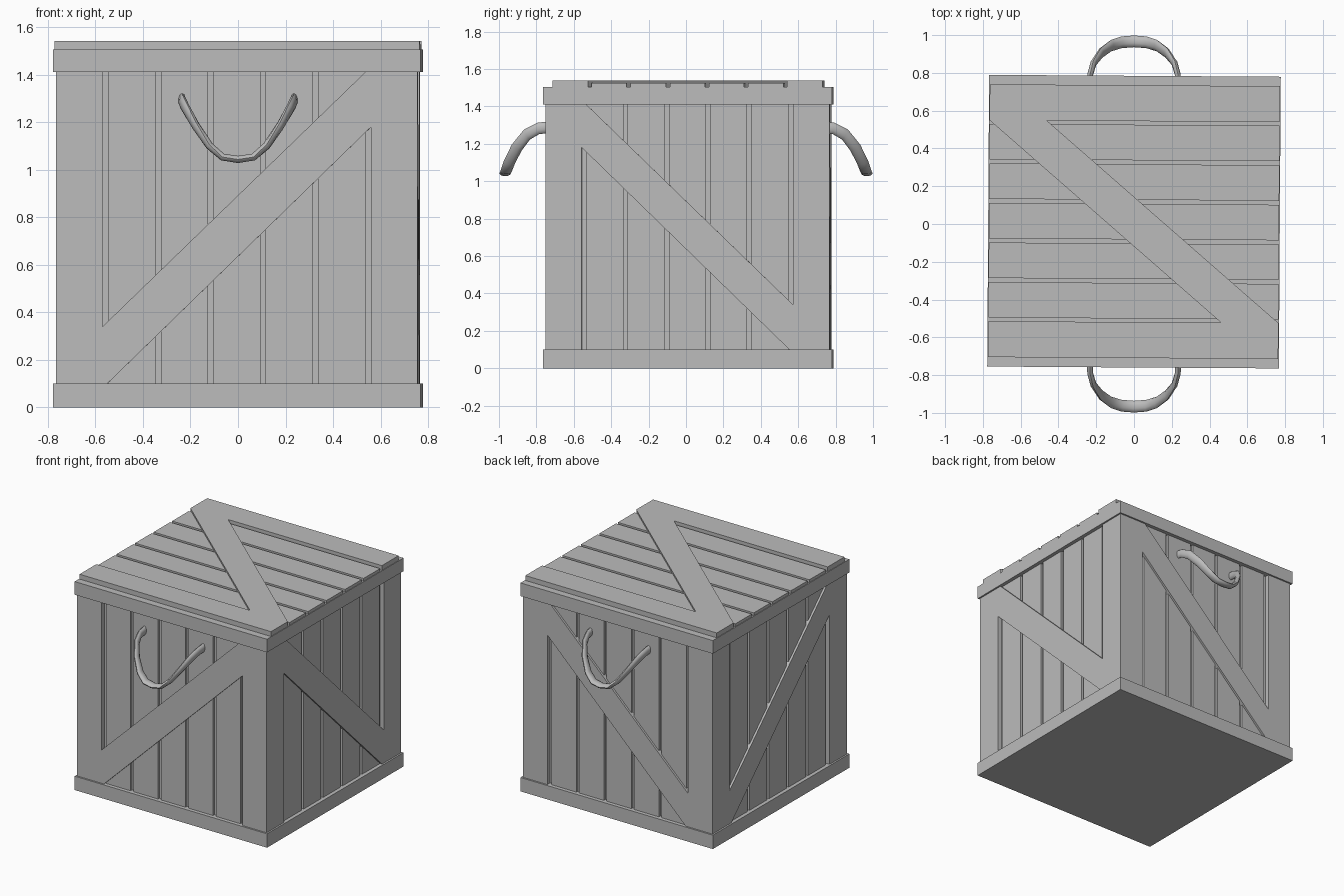
import bpy, bmesh, math
from mathutils import Matrix, Vector

cube = bpy.data.objects.get("Cube")
if cube:
    bpy.data.objects.remove(cube, do_unlink=True)

mat = bpy.data.materials.new("plain grey")
mat.use_nodes = True
GREY = (0.5, 0.5, 0.5, 1)
mat.diffuse_color = GREY
mat.node_tree.nodes["Principled BSDF"].inputs["Base Color"].default_value = GREY

# The crate sits very slightly turned and set back between its handles
PLACE = Matrix.Translation((0, 0.0125, 0)) @ Matrix.Rotation(math.radians(-0.37), 4, 'Z')


def finish(name, bm, matrix=PLACE):
    bmesh.ops.recalc_face_normals(bm, faces=bm.faces)
    me = bpy.data.meshes.new(name)
    bm.to_mesh(me)
    bm.free()
    me.materials.append(mat)
    ob = bpy.data.objects.new(name, me)
    ob.matrix_world = matrix
    bpy.context.collection.objects.link(ob)
    return ob


def board(name, outline, d0, d1, frame):
    """Extrude a flat outline (u, v) from depth d0 to d1 along the frame's outward axis."""
    bm = bmesh.new()
    rings = [[bm.verts.new(frame(u, v, d)) for u, v in outline] for d in (d0, d1)]
    bm.faces.new(rings[0])
    bm.faces.new(rings[1])
    n = len(outline)
    for i in range(n):
        j = (i + 1) % n
        bm.faces.new((rings[0][i], rings[0][j], rings[1][j], rings[1][i]))
    return finish(name, bm)


def rect(u0, u1, v0, v1):
    return [(u0, v0), (u1, v0), (u1, v1), (u0, v1)]


def up(u, v, d):
    return (u, v, d)


TRIM, POST, SLAT, CORE = 0.772, 0.76, 0.745, 0.728
LOW, HIGH, LID = 0.10, 1.41, 1.505
INNER = 0.565

# Core and the two trim slabs
board("crate_core", rect(-CORE, CORE, -CORE, CORE), 0.05, 1.45, up)
board("base_trim", rect(-TRIM, TRIM, -TRIM, TRIM), 0, LOW, up)
board("lid_trim", rect(-TRIM, TRIM, -TRIM, TRIM), HIGH, LID, up)

# Corner posts
for sx in (-1, 1):
    for sy in (-1, 1):
        board("corner_post", rect(sx * INNER, sx * POST, sy * INNER, sy * POST), LOW, HIGH, up)

# Slat positions shared by every face
PITCH, HALF = 0.2205, 0.099
centres = [PITCH * i for i in range(-2, 3)]

# Four walls: slats and a diagonal brace
walls = {
    "front": (lambda u, v, d: (u, -d, v), 1),
    "back": (lambda u, v, d: (u, d, v), 1),
    "left": (lambda u, v, d: (d, u, v), -1),
    "right": (lambda u, v, d: (-d, u, v), -1),
}
brace = [(-INNER, LOW), (-0.545, LOW), (INNER, 1.18), (INNER, HIGH), (0.54, HIGH), (-INNER, 0.34)]
for side, (frame, lean) in walls.items():
    for c in centres:
        board(side + "_slat", rect(c - HALF, c + HALF, LOW, HIGH), 0.70, SLAT, frame)
    board(side + "_brace", [(u * lean, v) for u, v in brace], 0.71, POST, frame)

# Lid: slats, two raised rails and a diagonal brace
END, RAIL_TOP = 0.768, 1.54
RAIL_IN = 0.532
for c in centres:
    c *= 0.95
    board("lid_slat", rect(-END, END, c - 0.094, c + 0.094), LID - 0.02, 1.526, up)
for s in (-1, 1):
    board("lid_rail", rect(-END, END, s * RAIL_IN, s * 0.722), LID - 0.02, RAIL_TOP, up)
board("lid_brace", [(-END, RAIL_IN), (-0.465, RAIL_IN), (END, -RAIL_IN), (0.465, -RAIL_IN)],
      LID - 0.02, RAIL_TOP, up)

# Rope handles: a flattened tube swept along a drooping loop
half_path = [(0.235, 0.73, 1.29), (0.232, 0.79, 1.282), (0.215, 0.85, 1.25), (0.175, 0.905, 1.18),
             (0.12, 0.945, 1.10), (0.065, 0.962, 1.053)]
path = [Vector(p) for p in half_path] + [Vector((0, 0.967, 1.043))]
path += [Vector((-x, y, z)) for x, y, z in reversed(half_path)]
SIDES = 10
for name, s in (("front_handle", -1), ("back_handle", 1)):
    bm = bmesh.new()
    rings = []
    for i, p in enumerate(path):
        t = (path[min(i + 1, len(path) - 1)] - path[max(i - 1, 0)]).normalized()
        # Wide axis turns from upright at the wall to outward at the grip
        a = math.pi / 2 * min(1, max(0, (p.y - 0.76) / 0.2)) ** 1.3
        wide = Vector((0, math.sin(a), math.cos(a)))
        thin = t.cross(wide).normalized()
        ring = []
        for k in range(SIDES):
            q = 2 * math.pi * k / SIDES
            co = p + wide * 0.031 * math.cos(q) + thin * 0.016 * math.sin(q)
            ring.append(bm.verts.new((co.x, s * co.y, co.z)))
        rings.append(ring)
    for r0, r1 in zip(rings, rings[1:]):
        for k in range(SIDES):
            m = (k + 1) % SIDES
            bm.faces.new((r0[k], r0[m], r1[m], r1[k]))
    bm.faces.new(rings[0])
    bm.faces.new(rings[-1])
    ob = finish(name, bm, Matrix.Identity(4))
    bpy.ops.object.select_all(action='DESELECT')
    ob.select_set(True)
    bpy.context.view_layer.objects.active = ob
    bpy.ops.object.shade_smooth_by_angle(angle=math.radians(50))
